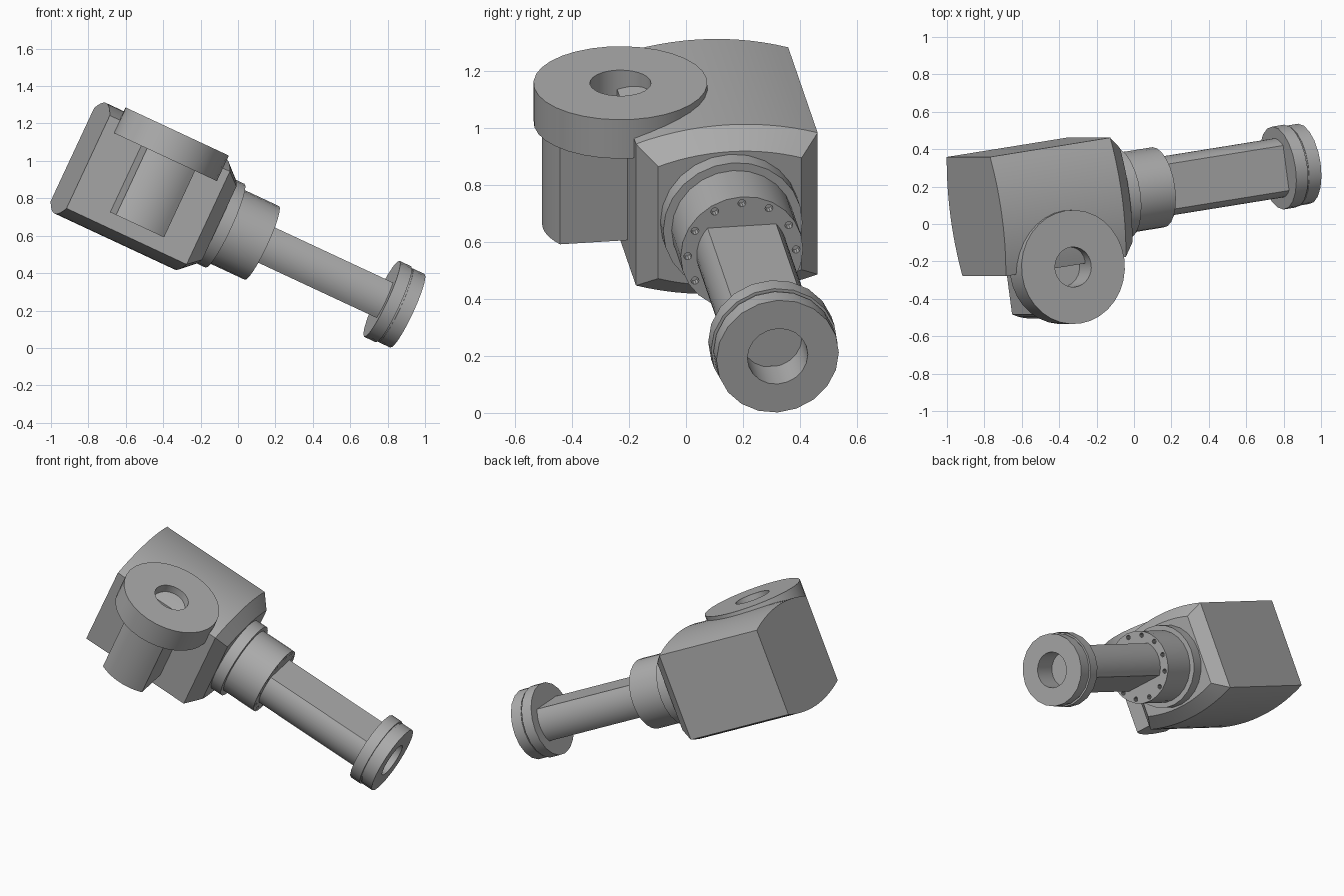
import bpy, bmesh
from math import sin, cos, asin, pi, radians
from mathutils import Matrix, Vector

cube = bpy.data.objects.get("Cube")
if cube:
    bpy.data.objects.remove(cube, do_unlink=True)

grey = bpy.data.materials.new("plain grey")
grey.use_nodes = True
grey.diffuse_color = (0.42, 0.42, 0.42, 1)
grey.node_tree.nodes["Principled BSDF"].inputs["Base Color"].default_value = grey.diffuse_color

# Tilted frame of the whole assembly: x runs along the arm, z along the pivot
TILT = (Matrix.Translation((0, 0, -0.008)) @ Matrix.Rotation(radians(25), 4, 'Y')
        @ Matrix.Rotation(radians(8.3), 4, 'Z'))
# Arm frame: local z is the arm direction, local y is up
ARM = TILT @ Matrix.Translation((0, 0.212, 0.57)) @ Matrix(
    ((0, 0, 1, 0), (1, 0, 0, 0), (0, 1, 0, 0), (0, 0, 0, 1)))
# Pivot frame: local z is the pivot axis
PIVOT = TILT @ Matrix.Translation((-0.812, -0.114, 0))


def loft(name, rings, frame):
    """Closed solid through rings of equal point count."""
    bm = bmesh.new()
    loops = [[bm.verts.new(p) for p in ring] for ring in rings]
    n = len(loops[0])
    for a, b in zip(loops, loops[1:]):
        for i in range(n):
            j = (i + 1) % n
            bm.faces.new((a[i], a[j], b[j], b[i]))
    bm.faces.new(loops[0][::-1])
    bm.faces.new(loops[-1])
    bmesh.ops.recalc_face_normals(bm, faces=bm.faces)
    bm.transform(frame)
    mesh = bpy.data.meshes.new(name)
    bm.to_mesh(mesh)
    bm.free()
    obj = bpy.data.objects.new(name, mesh)
    bpy.context.collection.objects.link(obj)
    mesh.materials.append(grey)
    return obj


def at(outline, z, scale=1.0):
    return [(x * scale, y * scale, z) for x, y in outline]


def circle(r, n, cx=0.0, cy=0.0):
    return [(cx + r * cos(2 * pi * i / n), cy + r * sin(2 * pi * i / n)) for i in range(n)]


def turned(name, profile, n, frame):
    return loft(name, [at(circle(r, n), z) for r, z in profile], frame)


def flatted(r, h, n=10):
    """Circle of radius r cut by two flats at y = +-h."""
    a = asin(h / r)
    side = [(r * cos(-a + 2 * a * i / n), r * sin(-a + 2 * a * i / n)) for i in range(n + 1)]
    return side + [(-x, -y) for x, y in side]


def barrel(w, h, bulge, n=14):
    """Box outline with arched top and bottom."""
    r = (w * w + bulge * bulge) / (2 * bulge)
    a = asin(w / r)
    top = [(r * sin(a - 2 * a * i / n), h + bulge - r + r * cos(a - 2 * a * i / n))
           for i in range(n + 1)]
    return top + [(-x, -y) for x, y in top]


# Housing with arched top and bottom and a chamfered arm end
body = barrel(0.322, 0.274, 0.052)
housing = loft("housing", [at(body, -1.178), at(body, -0.462), at(body, -0.386, 0.79)], ARM)

# Pivot: round head with a blind bore, on a flat-sided hub
head = turned("pivot_head", [(0.305, 0.768), (0.305, 0.9185), (0.107, 0.9185), (0.107, 0.77)],
              32, PIVOT)
hub_outline = [(y, -x) for x, y in flatted(0.275, 0.143)]
hub = loft("pivot_hub", [at(hub_outline, 0.376), at(hub_outline, 0.769)], PIVOT)

# Collar and sleeve where the arm leaves the housing
collar = turned("collar", [(0.247, -0.40), (0.247, -0.315)], 24, ARM)
sleeve = turned("sleeve", [(0.217, -0.40), (0.217, -0.095)], 24, ARM)

# Ring of bolt holes in the sleeve face
for i in range(12):
    a = 2 * pi * i / 12
    hole = circle(0.014, 10, 0.192 * cos(a), 0.192 * sin(a))
    cutter = loft("bolt_hole_cutter", [at(hole, -0.125), at(hole, -0.08)], ARM)
    cutter.hide_render = True
    mod = sleeve.modifiers.new("bolt_hole", 'BOOLEAN')
    mod.operation = 'DIFFERENCE'
    mod.solver = 'EXACT'
    mod.object = cutter
    bpy.context.view_layer.objects.active = sleeve
    bpy.ops.object.modifier_apply(modifier=mod.name)
    bpy.data.objects.remove(cutter, do_unlink=True)

# Arm shaft with flats above and below
shaft_outline = flatted(0.16, 0.104)
shaft = loft("shaft", [at(shaft_outline, -0.11), at(shaft_outline, 0.63)], ARM)

# End flange: two stepped discs with a blind bore
flange = turned("end_flange", [(0.224, 0.62), (0.224, 0.69), (0.213, 0.69), (0.213, 0.70),
                               (0.217, 0.70), (0.217, 0.773), (0.107, 0.773), (0.107, 0.622)],
                20, ARM)

# Smooth round walls, keep edges sharp
bpy.ops.object.select_all(action='DESELECT')
for obj in (housing, head, hub, collar, sleeve, shaft, flange):
    obj.select_set(True)
bpy.context.view_layer.objects.active = housing
bpy.ops.object.shade_smooth_by_angle(angle=radians(25))
